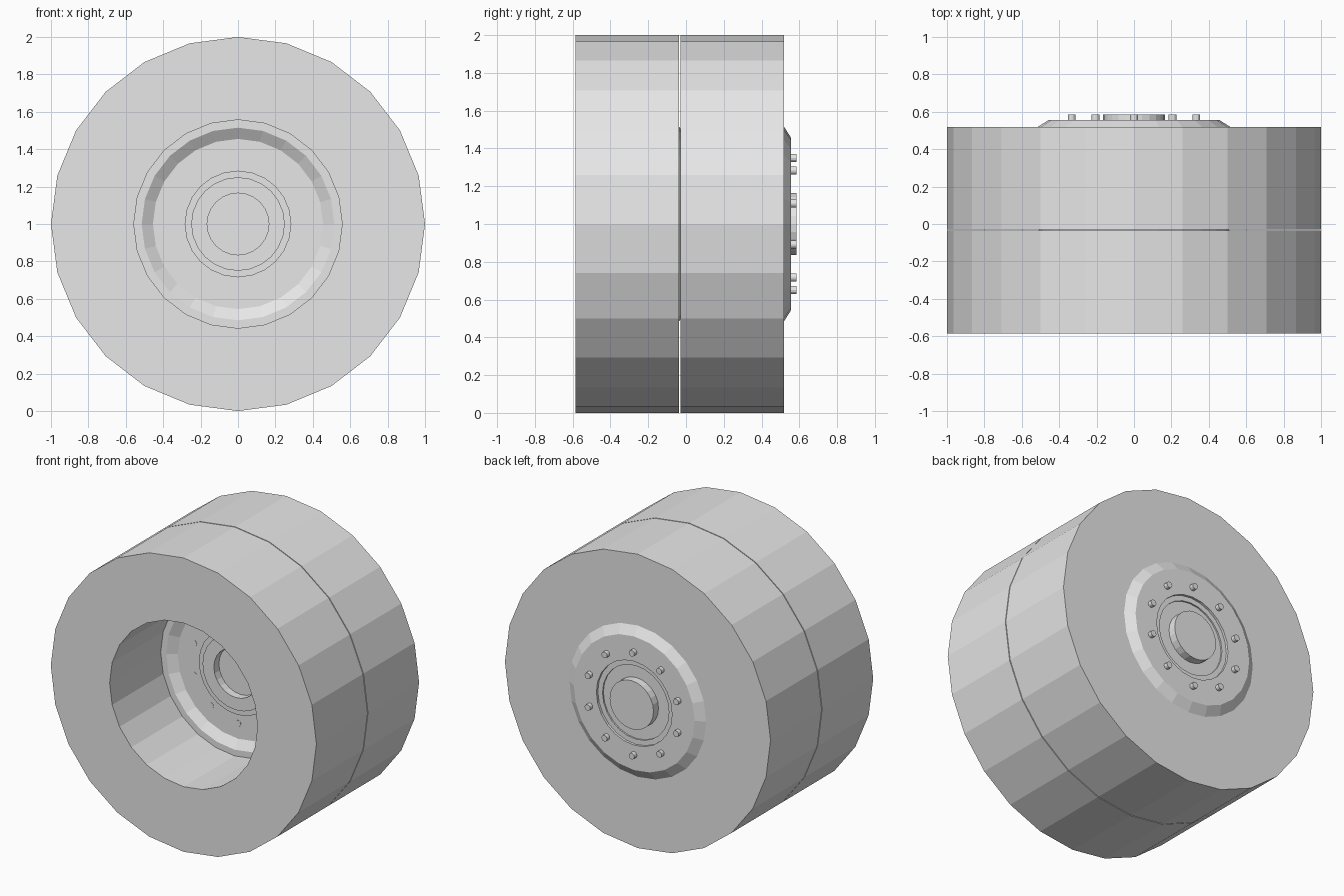
import bpy, bmesh, math
from mathutils import Matrix

cube = bpy.data.objects.get("Cube")
if cube:
    bpy.data.objects.remove(cube, do_unlink=True)

SIDES = 24
CENTRE_Z = 1.0
BOLTS = 10
BOLT_CIRCLE = 0.35

grey = bpy.data.materials.new("plain grey")
grey.use_nodes = True
colour = (0.8, 0.8, 0.8, 1)
grey.diffuse_color = colour
grey.node_tree.nodes["Principled BSDF"].inputs["Base Color"].default_value = colour


def finish(bm, name, y):
    """Turn a bmesh into a flat shaded object on the axle."""
    mesh = bpy.data.meshes.new(name)
    bm.to_mesh(mesh)
    bm.free()
    mesh.materials.append(grey)
    obj = bpy.data.objects.new(name, mesh)
    obj.location = (0, y, CENTRE_Z)
    bpy.context.collection.objects.link(obj)
    return obj


def lathe(name, profile, y, cap=False):
    """Spin (radius, depth) points around the y axis."""
    bm = bmesh.new()
    rings = []
    for r, d in profile:
        angles = [2 * math.pi * k / SIDES for k in range(SIDES)]
        rings.append([bm.verts.new((r * math.sin(a), d, r * math.cos(a))) for a in angles])
    if cap:
        bm.faces.new(rings[0])
    for inner, outer in zip(rings, rings[1:]):
        for k in range(SIDES):
            n = (k + 1) % SIDES
            bm.faces.new((inner[k], outer[k], outer[n], inner[n]))
    return finish(bm, name, y)


def bolts(name, y):
    """Ring of short wheel bolts passing through the rim plate."""
    bm = bmesh.new()
    for k in range(BOLTS):
        a = 2 * math.pi * k / BOLTS
        place = Matrix.Translation((BOLT_CIRCLE * math.sin(a), 0.051, BOLT_CIRCLE * math.cos(a)))
        bmesh.ops.create_cone(bm, cap_ends=True, segments=12, radius1=0.021, radius2=0.021,
                              depth=0.03, matrix=place @ Matrix.Rotation(math.pi / 2, 4, 'X'))
    return finish(bm, name, y)


# Depth 0 is the back face of each tyre
tyre_profile = [(0.515, 0), (1, 0), (1, -0.549), (0.557, -0.549), (0.557, 0)]

# Hub cap, stepped recess, bolt plate and sloped edge
rim_profile = [(0.165, 0.066), (0.165, 0.012), (0.25, 0.012), (0.25, 0.022),
               (0.285, 0.022), (0.285, 0.038), (0.455, 0.038), (0.515, 0)]

# Twin wheels on one axle
for label, y in (("front", -0.036), ("rear", 0.519)):
    lathe(label + "_tyre", tyre_profile, y)
    lathe(label + "_rim", rim_profile, y, cap=True)
    bolts(label + "_wheel_bolts", y)
